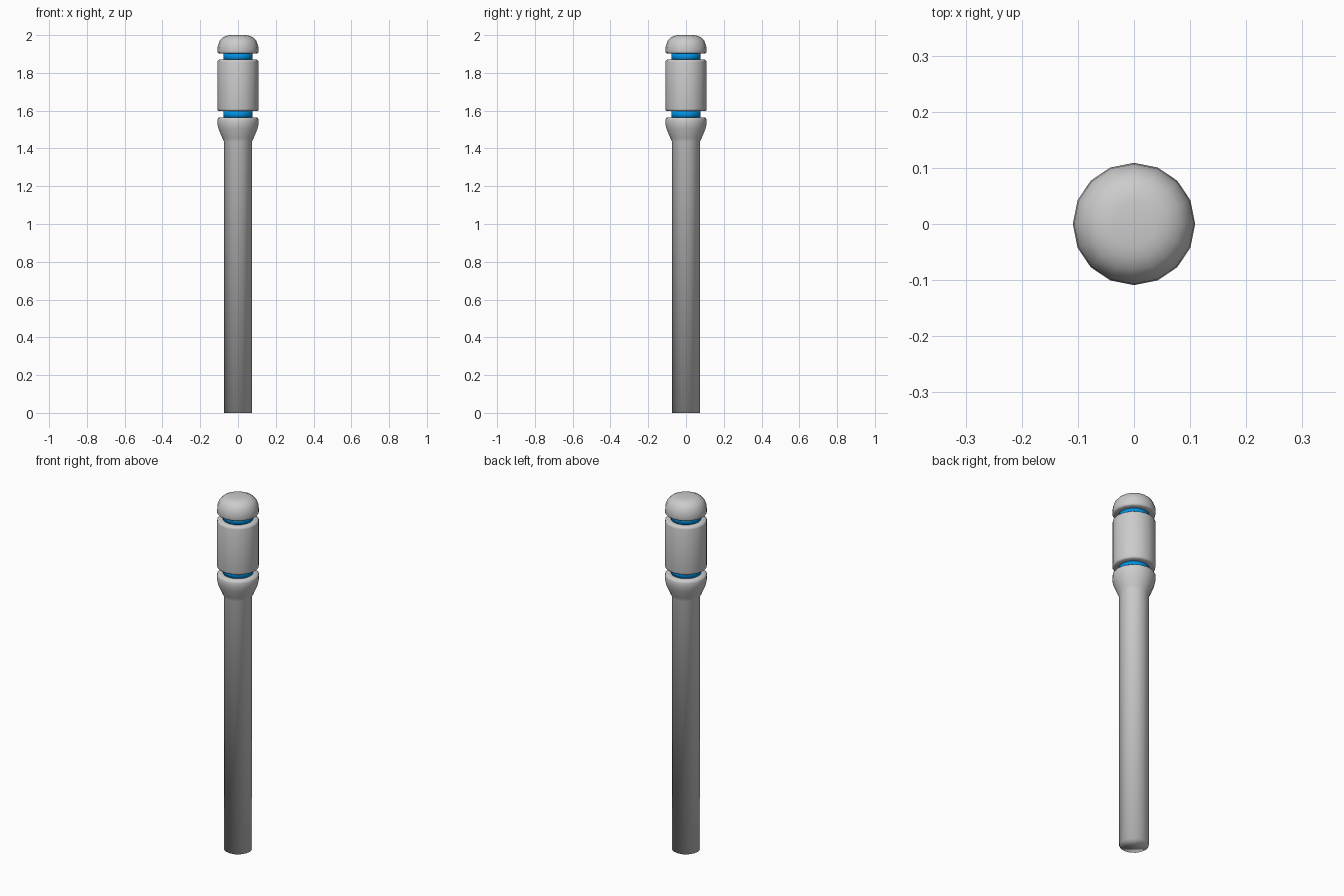
import bpy, bmesh, math

if "Cube" in bpy.data.objects:
    bpy.data.objects.remove(bpy.data.objects["Cube"])

SIDES = 16


def lathe(name, profile, material=None):
    """Revolve (radius, z) points, listed bottom to top, into a capped solid."""
    bm = bmesh.new()
    rings = []
    for r, z in profile:
        rings.append([bm.verts.new((r * math.cos(2 * math.pi * i / SIDES),
                                    r * math.sin(2 * math.pi * i / SIDES), z))
                      for i in range(SIDES)])
    for low, high in zip(rings, rings[1:]):
        for i in range(SIDES):
            j = (i + 1) % SIDES
            bm.faces.new((low[i], low[j], high[j], high[i]))
    bm.faces.new(rings[0][::-1])
    bm.faces.new(rings[-1])
    for f in bm.faces:
        f.smooth = True
    mesh = bpy.data.meshes.new(name)
    bm.to_mesh(mesh)
    bm.free()
    if material:
        mesh.materials.append(material)
    obj = bpy.data.objects.new(name, mesh)
    bpy.context.collection.objects.link(obj)
    return obj


blue = bpy.data.materials.new("blue_band")
blue.diffuse_color = (0.0, 0.28, 0.75, 1)
blue.use_nodes = True
blue.node_tree.nodes["Principled BSDF"].inputs["Base Color"].default_value = blue.diffuse_color

# Post with flared collar
lathe("post", [(0.074, 0), (0.074, 1.435), (0.083, 1.455), (0.103, 1.503),
               (0.109, 1.53), (0.109, 1.552), (0.106, 1.56), (0.098, 1.565),
               (0.07, 1.565)])

# Barrel between the two bands
lathe("barrel", [(0.07, 1.597), (0.1, 1.597), (0.107, 1.601), (0.109, 1.61),
                 (0.109, 1.857), (0.107, 1.865), (0.1, 1.87), (0.07, 1.87)])

# Domed cap
lathe("cap", [(0.07, 1.902), (0.1, 1.902), (0.107, 1.906), (0.109, 1.914),
              (0.107, 1.943), (0.097, 1.97), (0.082, 1.986), (0.062, 1.996),
              (0.04, 2.0)])

# Blue bands in the grooves
for name, z0, z1 in (("lower_band", 1.56, 1.6), ("upper_band", 1.865, 1.906)):
    lathe(name, [(0.078, z0), (0.078, z1)], blue)
